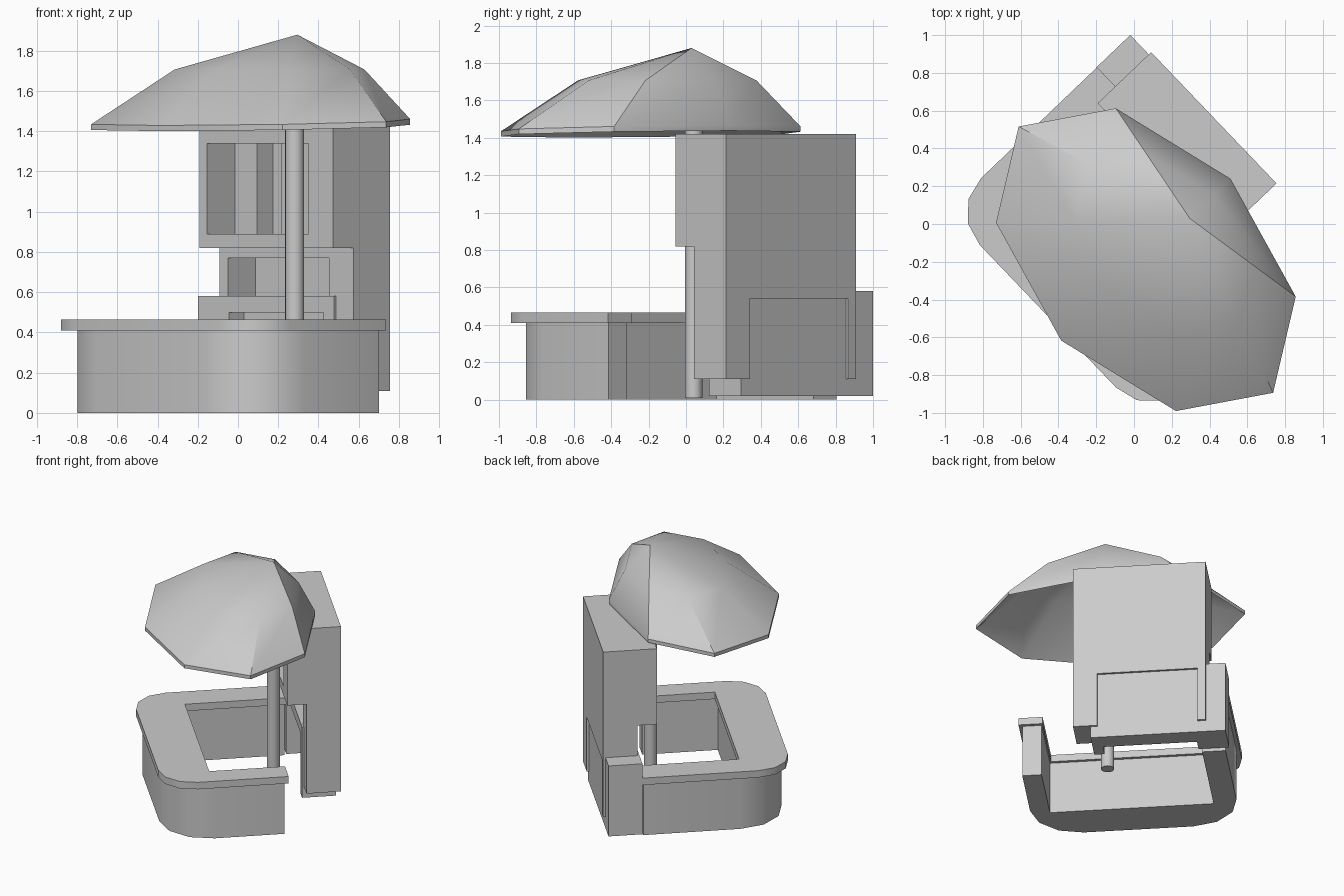
import bpy, bmesh, math
from mathutils import Matrix, Vector

cube = bpy.data.objects.get("Cube")
if cube:
    bpy.data.objects.remove(cube, do_unlink=True)

# The whole stand is laid out square, then turned about z
TURN = Matrix.Rotation(math.radians(-46.3), 4, 'Z')

grey = bpy.data.materials.new("plain_grey")
grey.use_nodes = True
GREY = (0.6, 0.6, 0.6, 1)
grey.diffuse_color = GREY
grey.node_tree.nodes["Principled BSDF"].inputs["Base Color"].default_value = GREY


def finish(name, bm, smooth=None):
    bmesh.ops.recalc_face_normals(bm, faces=bm.faces)
    bm.transform(TURN)
    mesh = bpy.data.meshes.new(name)
    bm.to_mesh(mesh)
    bm.free()
    mesh.materials.append(grey)
    obj = bpy.data.objects.new(name, mesh)
    bpy.context.collection.objects.link(obj)
    bpy.ops.object.select_all(action='DESELECT')
    obj.select_set(True)
    bpy.context.view_layer.objects.active = obj
    if smooth:
        bpy.ops.object.shade_smooth_by_angle(angle=math.radians(smooth))
    return obj


def prism(name, points, offset, smooth=None):
    """Extrude a flat outline along an offset."""
    bm = bmesh.new()
    face = bm.faces.new([bm.verts.new(p) for p in points])
    out = bmesh.ops.extrude_face_region(bm, geom=[face])["geom"]
    moved = [v for v in out if isinstance(v, bmesh.types.BMVert)]
    bmesh.ops.translate(bm, verts=moved, vec=Vector(offset))
    return finish(name, bm, smooth)


def box(name, x, y, z):
    outline = [(x[0], y[0], z[0]), (x[1], y[0], z[0]),
               (x[1], y[1], z[0]), (x[0], y[1], z[0])]
    return prism(name, outline, (0, 0, z[1] - z[0]))


def carve(obj, *cut):
    """Cut a box-shaped niche out of a part."""
    cutter = box("niche_cutter", *cut)
    cutter.hide_render = True
    mod = obj.modifiers.new("niche", 'BOOLEAN')
    mod.operation, mod.solver, mod.object = 'DIFFERENCE', 'EXACT', cutter
    bpy.context.view_layer.objects.active = obj
    bpy.ops.object.modifier_apply(modifier=mod.name)
    bpy.data.objects.remove(cutter, do_unlink=True)


def counter(name, outer, inner, ends, radius, z):
    """U-shaped slab: outer and inner are (left, right, front) limits."""
    left, right, front = outer
    points = [(left, ends[0])]
    for cx, start in ((left + radius, 180), (right - radius, 270)):
        for i in range(4):
            a = math.radians(start + 30 * i)
            points.append((cx + radius * math.cos(a),
                           front + radius + radius * math.sin(a)))
    points += [(right, ends[1]), (inner[1], ends[1]), (inner[1], inner[2]),
               (inner[0], inner[2]), (inner[0], ends[0])]
    prism(name, [(x, y, z[0]) for x, y in points], (0, 0, z[1] - z[0]), 35)


# Counter
counter("counter_base", (-0.71, 0.785, -0.64), (-0.54, 0.645, -0.33),
        (0.42, 0.22), 0.35, (0, 0.41))
counter("counter_top", (-0.735, 0.81, -0.667), (-0.52, 0.635, -0.307),
        (0.43, 0.245), 0.25, (0.41, 0.465))

# Back cabinet with a stepped front
side = [(0.694, 0.11), (0.694, 1.42), (0.303, 1.42),
        (0.303, 0.82), (0.443, 0.82), (0.443, 0.11)]
cabinet = prism("back_cabinet", [(-0.595, y, z) for y, z in side], (0.961, 0, 0))
carve(cabinet, (-0.541, 0.19), (0.2, 0.497), (0.89, 1.34))
carve(cabinet, (-0.383, -0.208), (0.4, 0.608), (0.89, 1.34))
carve(cabinet, (-0.535, 0.19), (0.4, 0.63), (0.05, 0.77))
carve(cabinet, (-0.535, 0.19), (0.5, 0.8), (0.05, 0.54))

# Low bench running through the cabinet
bench = box("low_bench", (-0.737, 0.24), (0.43, 0.677), (0.02, 0.58))
carve(bench, (-0.515, 0.165), (0.3, 0.534), (-0.1, 0.5))

# Umbrella pole
bm = bmesh.new()
bmesh.ops.create_cone(bm, cap_ends=True, segments=24, radius1=0.047, radius2=0.047,
                      depth=1.82, matrix=Matrix.Translation((0.165, 0.232, 0.92)))
finish("umbrella_pole", bm, 40)

# Umbrella canopy: eight-sided oval shell with an off-centre peak
bm = bmesh.new()
SIDES, THICK = 8, 0.028
rims = []
for drop in (0, THICK):
    peak = bm.verts.new((0.182, 0.234, 1.88 - drop))
    rim, middle = [], []
    for i in range(SIDES):
        a = math.tau * i / SIDES
        x, y = 0.18 + 0.975 * math.cos(a), -0.085 + 0.62 * math.sin(a)
        rim.append(bm.verts.new((x, y, 1.45 + 0.03 * y - drop)))
        middle.append(bm.verts.new((0.182 + 0.595 * (x - 0.182),
                                    0.234 + 0.595 * (y - 0.234), 1.707 - drop)))
    for i in range(SIDES):
        j = (i + 1) % SIDES
        bm.faces.new((rim[i], rim[j], middle[j], middle[i]))
        bm.faces.new((middle[i], middle[j], peak))
    rims.append(rim)
for i in range(SIDES):
    j = (i + 1) % SIDES
    bm.faces.new((rims[0][i], rims[1][i], rims[1][j], rims[0][j]))
finish("umbrella_canopy", bm, 30)
